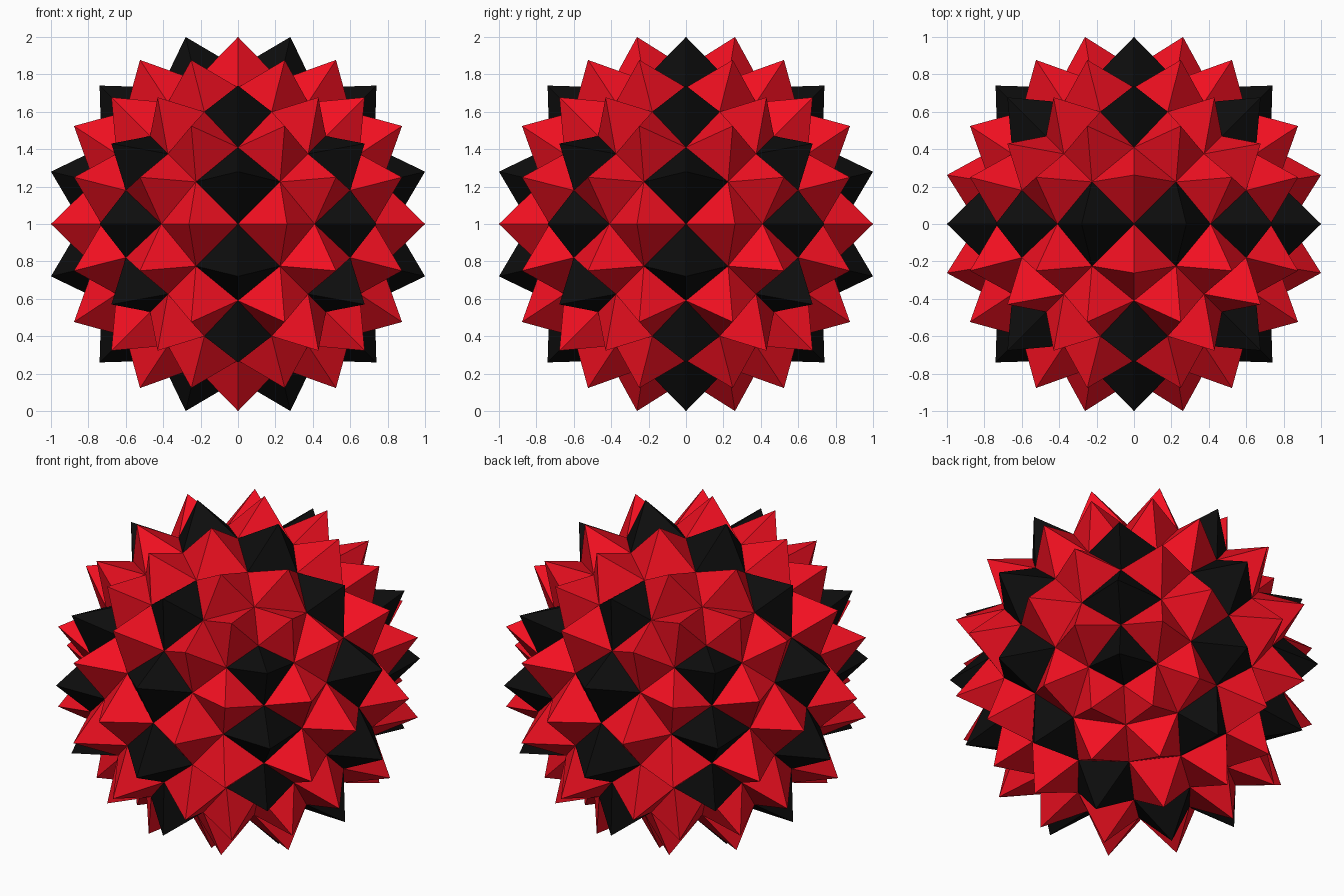
import bpy, bmesh
from itertools import permutations, product
from mathutils import Vector

if "Cube" in bpy.data.objects:
    bpy.data.objects.remove(bpy.data.objects["Cube"])

# valley points of one sixth-face of the ball (cubic symmetry)
pole = (0, 0, .835)
near = (.225, .225, .77)
near_m = (.225, -.225, .77)
mid = (.41, 0, .73)
mid_s = (.73, 0, .41)
rim = (.6, .18, .6)
rim_m = (.6, -.18, .6)
diag = (.375, .375, .65)
diag_s = (.65, .375, .375)
corner = (.47, .47, .47)

# spike kinds: apex and four base corners
kinds = {
    "pole": ((.27, 0, 1), (pole, near, mid, near_m)),
    "side": ((.524, .25, .877), (mid, rim, diag, near)),
    "edge": ((.74, 0, .74), (mid, rim, mid_s, rim_m)),
    "corner": ((.677, .43, .677), (rim, diag, corner, diag_s)),
}


def is_black(kind, perm):
    # perm[i] = which source coordinate lands on axis i
    if kind == "edge":
        return True
    if kind == "pole":
        return (perm.index(2), perm.index(0)) in {(0, 2), (1, 2), (2, 0)}
    return kind == "corner" and perm[2] == 1


def add_spike(bm, apex, base):
    for a, b in zip(base, base[1:] + base[:1]):
        if (a - apex).cross(b - apex).dot(apex + a + b) < 0:
            a, b = b, a
        bm.faces.new([bm.verts.new(p + Vector((0, 0, 1))) for p in (apex, a, b)])


meshes = {"black_spikes": bmesh.new(), "red_spikes": bmesh.new()}
done = set()
# repeat every spike through all 48 symmetries
for kind, (apex, base) in kinds.items():
    for perm, sign in product(permutations(range(3)), product((1, -1), repeat=3)):
        def turn(p):
            return Vector([s * p[i] for s, i in zip(sign, perm)])
        black = is_black(kind, perm)
        top = apex
        if kind == "pole":
            top = (.28 if black else .262, 0, 1)
        tip = turn(top)
        key = tuple(round(c * 100) for c in tip)
        if key in done:
            continue
        done.add(key)
        add_spike(meshes["black_spikes" if black else "red_spikes"],
                  tip, [turn(p) for p in base])

colours = {"black_spikes": (.004, .004, .004, 1), "red_spikes": (.9, .005, .015, 1)}
for name, bm in meshes.items():
    bmesh.ops.remove_doubles(bm, verts=bm.verts, dist=.0005)
    me = bpy.data.meshes.new(name)
    bm.to_mesh(me)
    bm.free()
    mat = bpy.data.materials.new(name)
    mat.diffuse_color = colours[name]
    mat.use_nodes = True
    mat.node_tree.nodes["Principled BSDF"].inputs["Base Color"].default_value = mat.diffuse_color
    me.materials.append(mat)
    bpy.context.collection.objects.link(bpy.data.objects.new(name, me))
